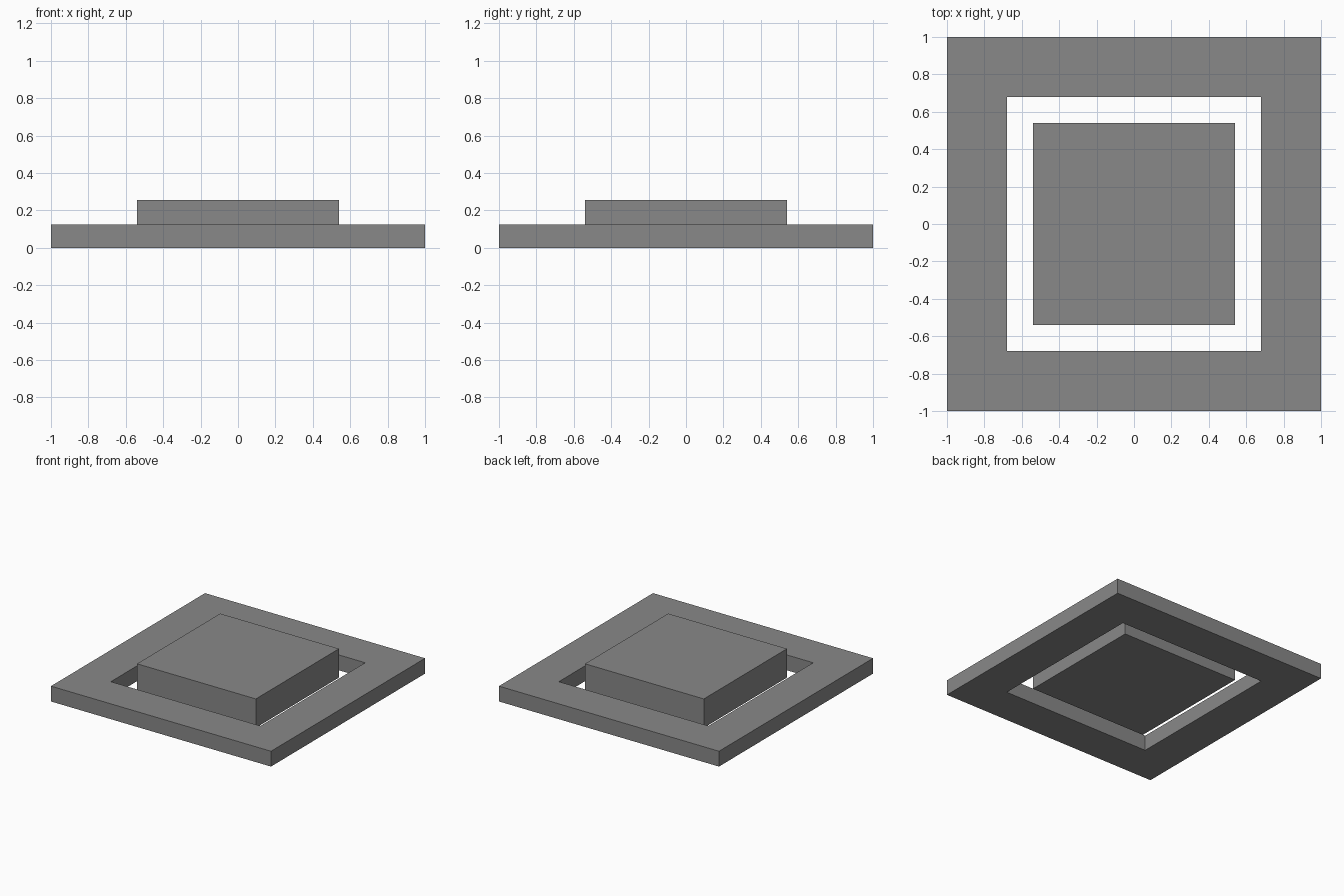
import bpy, bmesh

if "Cube" in bpy.data.objects:
    bpy.data.objects.remove(bpy.data.objects["Cube"])

grey = bpy.data.materials.new("mid grey")
grey.diffuse_color = (0.25, 0.25, 0.25, 1)
grey.use_nodes = True
grey.node_tree.nodes["Principled BSDF"].inputs["Base Color"].default_value = grey.diffuse_color


def prism(name, half, z0, z1, hole=None):
    """Square slab, optionally with a square opening through it."""
    bm = bmesh.new()
    signs = [(-1, -1), (1, -1), (1, 1), (-1, 1)]

    def ring(h, z):
        return [bm.verts.new((sx * h, sy * h, z)) for sx, sy in signs]

    if hole is None:
        low, high = ring(half, z0), ring(half, z1)
        bm.faces.new(low)
        bm.faces.new(high)
        loops = [low, high]
    else:
        loops = [ring(half, z0), ring(half, z1), ring(hole, z1), ring(hole, z0)]
        loops.append(loops[0])
    for a, b in zip(loops, loops[1:]):
        for i in range(4):
            j = (i + 1) % 4
            bm.faces.new((a[i], a[j], b[j], b[i]))
    bmesh.ops.recalc_face_normals(bm, faces=bm.faces)
    mesh = bpy.data.meshes.new(name)
    bm.to_mesh(mesh)
    bm.free()
    mesh.materials.append(grey)
    obj = bpy.data.objects.new(name, mesh)
    bpy.context.collection.objects.link(obj)


# Outer square border with an opening
prism("outer_frame", 1.0, 0.0, 0.126, hole=0.68)
# Raised block floating in the opening, slightly above the ground
prism("centre_block", 0.54, 0.02, 0.257)
